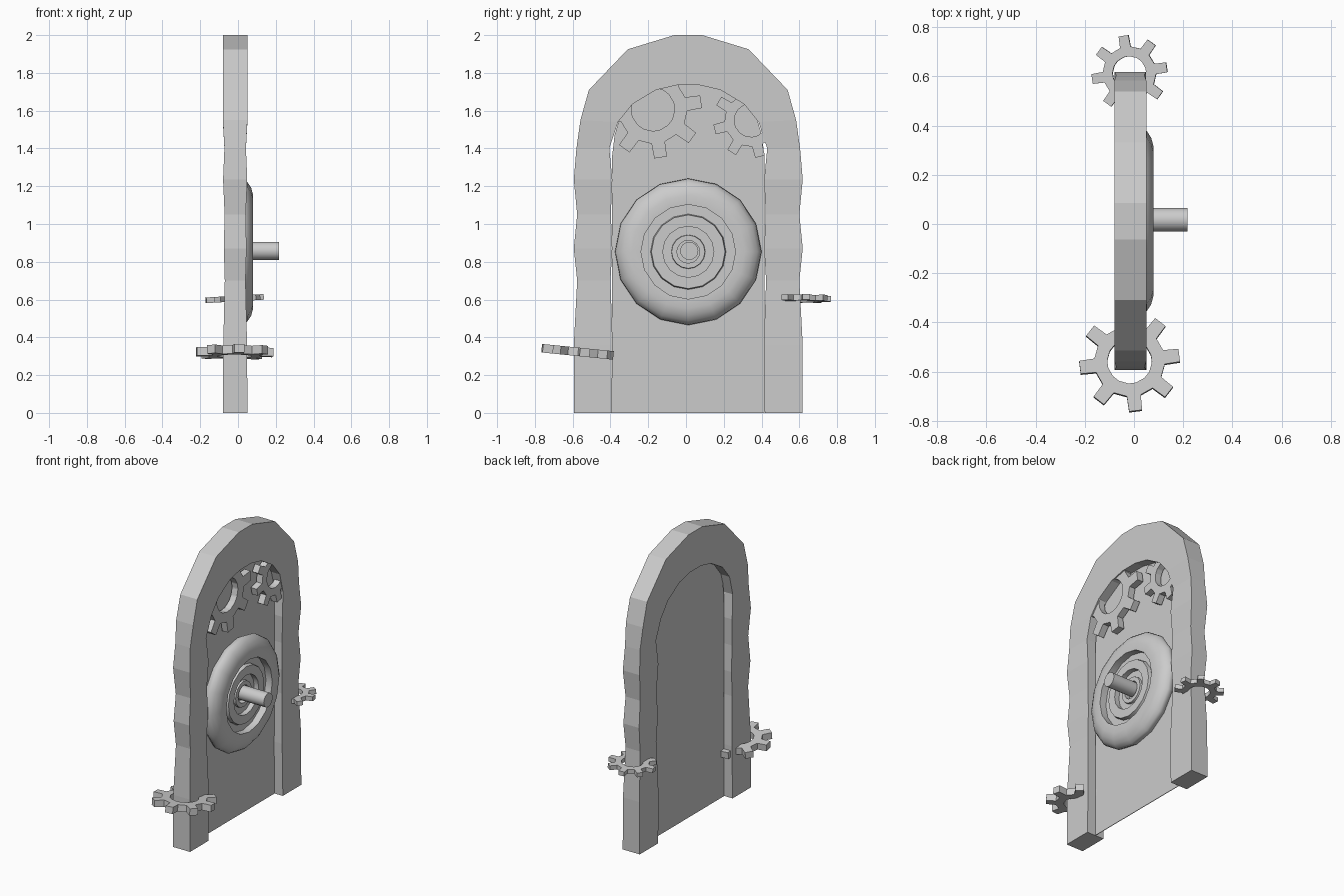
import bpy, bmesh
from math import pi, cos, sin, radians

if "Cube" in bpy.data.objects:
    bpy.data.objects.remove(bpy.data.objects["Cube"])

CY, CX = 0.012, -0.015          # symmetry line of the door, mid plane of the frame
SIDEWAYS = (pi / 2, 0, pi / 2)  # local x,y,z -> world y,z,x


def add_object(name, bm):
    bmesh.ops.recalc_face_normals(bm, faces=bm.faces[:])
    mesh = bpy.data.meshes.new(name)
    bm.to_mesh(mesh)
    bm.free()
    obj = bpy.data.objects.new(name, mesh)
    bpy.context.collection.objects.link(obj)
    return obj


def shade(obj):
    bpy.ops.object.select_all(action='DESELECT')
    obj.select_set(True)
    bpy.context.view_layer.objects.active = obj
    bpy.ops.object.shade_smooth_by_angle(angle=radians(50))


def bridge(bm, a, b):
    """Join two vertex loops of equal length with quads."""
    for i in range(len(a)):
        j = (i + 1) % len(a)
        bm.faces.new((a[i], a[j], b[j], b[i]))


# Wavy arched frame: outer half width, outer z, inner half width, inner z, half depth
rows = [
    (0.606, 0.00, 0.405, 0.00, 0.065), (0.606, 0.36, 0.400, 0.36, 0.063),
    (0.588, 0.70, 0.412, 0.70, 0.055), (0.606, 0.87, 0.402, 0.87, 0.060),
    (0.588, 1.05, 0.410, 1.05, 0.056), (0.606, 1.235, 0.402, 1.235, 0.064),
    (0.592, 1.40, 0.418, 1.40, 0.057), (0.571, 1.55, 0.372, 1.54, 0.065),
    (0.526, 1.71, 0.295, 1.635, 0.065), (0.320, 1.925, 0.170, 1.71, 0.065),
    (0.074, 2.00, 0.060, 1.735, 0.065)]
left = [(-a, b, -c, d, t) for a, b, c, d, t in rows]
bm = bmesh.new()
rings = []
for ow, oz, iw, iz, t in left + rows[::-1]:
    rings.append([bm.verts.new(p) for p in (
        (CX - t, CY + ow, oz), (CX + t, CY + ow, oz),
        (CX + t, CY + iw, iz), (CX - t, CY + iw, iz))])
for a, b in zip(rings, rings[1:]):
    bridge(bm, a, b)
bm.faces.new(rings[0])
bm.faces.new(rings[-1])
add_object("arched_frame", bm)

# Thin door panel in the middle of the frame
half = [(0.403, 0.0), (0.403, 1.36), (0.39, 1.47), (0.36, 1.57), (0.30, 1.66),
        (0.18, 1.74), (0.06, 1.77)]
outline = [(-w, z) for w, z in half] + half[::-1]
bm = bmesh.new()
back, front = [[bm.verts.new((x, CY + y, z)) for y, z in outline] for x in (-0.017, -0.013)]
bridge(bm, back, front)
bm.faces.new(back)
bm.faces.new(front)
add_object("door_panel", bm)


def gear(name, radius, thick, loc, rot, phase, teeth=8):
    root, hole = radius * 0.70, radius * 0.44
    profile = [(-0.20, root), (-0.13, radius), (0.13, radius), (0.20, root)]
    bm = bmesh.new()
    sections = []
    for k in range(teeth):
        for da, r in profile:
            a = radians(phase) + 2 * pi * k / teeth + da
            sections.append([bm.verts.new((q * cos(a), q * sin(a), h)) for q, h in (
                (r, -thick / 2), (r, thick / 2), (hole, thick / 2), (hole, -thick / 2))])
    for a, b in zip(sections, sections[1:] + sections[:1]):
        bridge(bm, a, b)
    obj = add_object(name, bm)
    obj.location, obj.rotation_euler = loc, rot


# Gears around the posts and gears tucked under the arch
gear("low_post_gear", 0.205, 0.045, (-0.018, -0.560, 0.322), (-0.1, 0, 0), 7)
gear("high_post_gear", 0.155, 0.03, (-0.018, 0.613, 0.605), (0, -0.06, 0), 9)
gear("large_arch_gear", 0.26, 0.045, (0.019, -0.175, 1.607), SIDEWAYS, 9)
gear("small_arch_gear", 0.20, 0.045, (0.019, 0.344, 1.549), SIDEWAYS, 14)

# Round hub: rounded rim with stepped rings inside, as one turned profile (radius, x)
hub_profile = [
    (0.375, -0.013), (0.388, 0.01), (0.384, 0.03), (0.366, 0.052), (0.338, 0.070),
    (0.30, 0.080), (0.25, 0.078), (0.25, 0.03), (0.20, 0.03), (0.195, 0.055),
    (0.135, 0.055), (0.135, 0.02), (0.09, 0.02), (0.088, 0.035), (0.06, 0.035), (0.06, 0.0),
    (0.03, 0.0)]
bm = bmesh.new()
SEG = 16
loops = [[bm.verts.new((r * cos(2 * pi * k / SEG), r * sin(2 * pi * k / SEG), x))
          for k in range(SEG)] for r, x in hub_profile]
for a, b in zip(loops, loops[1:]):
    bridge(bm, a, b)
hub = add_object("round_hub", bm)
hub.location, hub.rotation_euler = (0, CY, 0.853), SIDEWAYS
shade(hub)

# Shaft sticking out of the hub
bpy.ops.mesh.primitive_cylinder_add(
    vertices=16, radius=0.048, depth=0.23, location=(0.103, CY + 0.005, 0.858), rotation=SIDEWAYS)
bpy.context.object.name = "hub_shaft"
shade(bpy.context.object)
